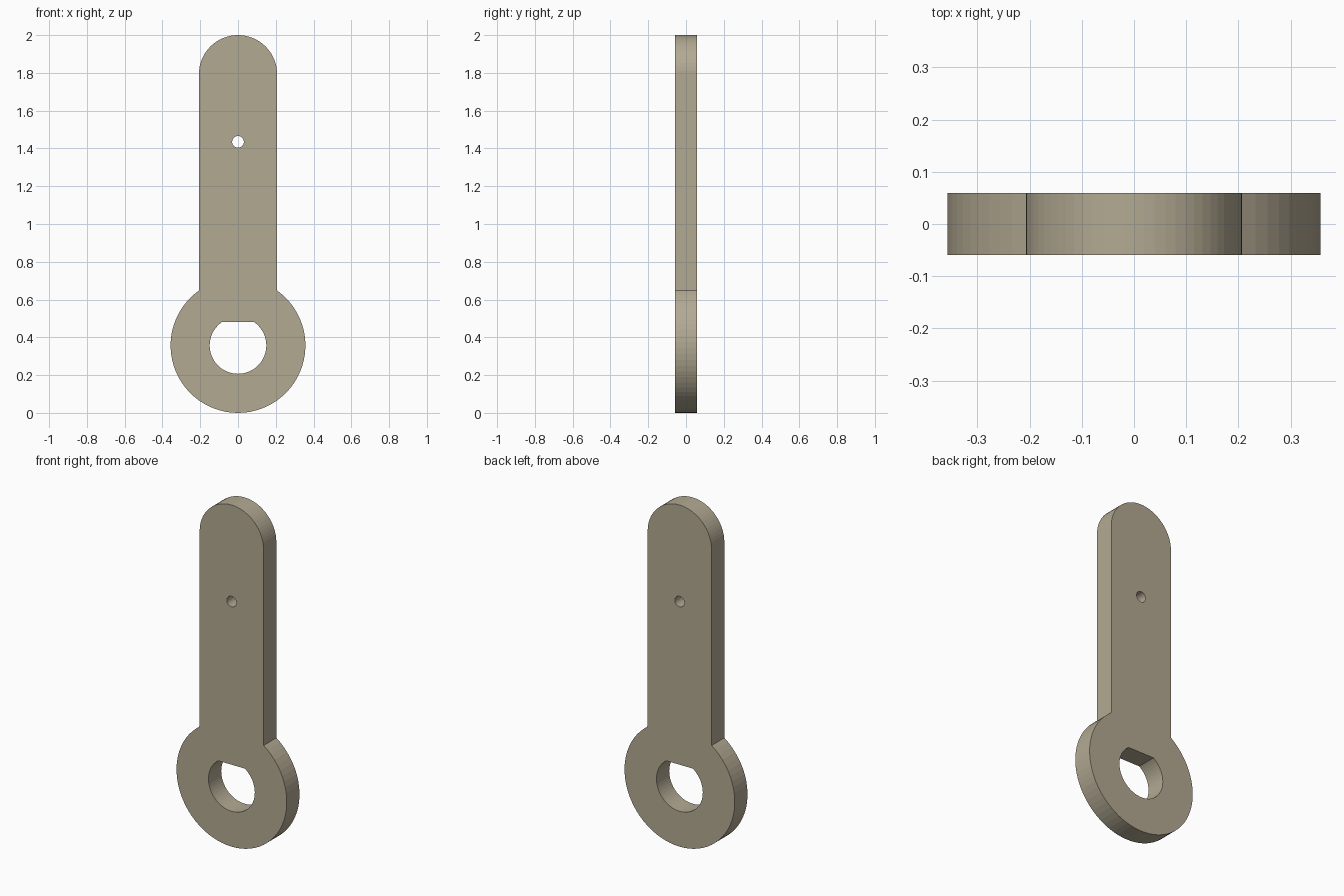
import bpy, bmesh
from math import sin, cos, asin, pi

if "Cube" in bpy.data.objects:
    bpy.data.objects.remove(bpy.data.objects["Cube"])

HALF_T = 0.059               # half thickness
R_EYE, Z_EYE = 0.357, 0.357  # round eye at the bottom
W = 0.207                    # half width of the arm


def arc(cz, r, a0, a1, n):
    """Points (x, z) on an arc centred on x = 0, both ends included."""
    return [(r * cos(a0 + (a1 - a0) * i / n), cz + r * sin(a0 + (a1 - a0) * i / n))
            for i in range(n + 1)]


# Outline: rounded arm top, then the eye from left junction round to the right
join = pi - asin((R_EYE**2 - W**2) ** 0.5 / R_EYE)
outline = arc(2 - W, W, 0, pi, 32) + arc(Z_EYE, R_EYE, join, 3 * pi - join, 56)

# D-shaped shaft hole with a flat on top, and a small pin hole
flat = asin(0.123 / 0.15)
shaft_hole = arc(Z_EYE, 0.15, pi - flat, 2 * pi + flat, 48)
pin_hole = arc(1.435, 0.031, 0, 2 * pi, 32)[:-1]

# Fill the profile and extrude it through the thickness
bm = bmesh.new()
edges = []
for loop in (outline, shaft_hole, pin_hole):
    vs = [bm.verts.new((x, -HALF_T, z)) for x, z in loop]
    edges += [bm.edges.new((vs[i - 1], vs[i])) for i in range(len(vs))]
bmesh.ops.triangle_fill(bm, edges=edges, use_beauty=True, use_dissolve=False)
ext = bmesh.ops.extrude_face_region(bm, geom=bm.faces[:])
bmesh.ops.translate(bm, vec=(0, 2 * HALF_T, 0),
                    verts=[g for g in ext["geom"] if isinstance(g, bmesh.types.BMVert)])
bmesh.ops.recalc_face_normals(bm, faces=bm.faces[:])

mesh = bpy.data.meshes.new("lever_arm")
bm.to_mesh(mesh)
bm.free()
mat = bpy.data.materials.new("tan")
mat.diffuse_color = (0.45, 0.40, 0.29, 1)
mat.use_nodes = True
mat.node_tree.nodes["Principled BSDF"].inputs["Base Color"].default_value = mat.diffuse_color
mesh.materials.append(mat)
bpy.context.collection.objects.link(bpy.data.objects.new("lever_arm", mesh))
